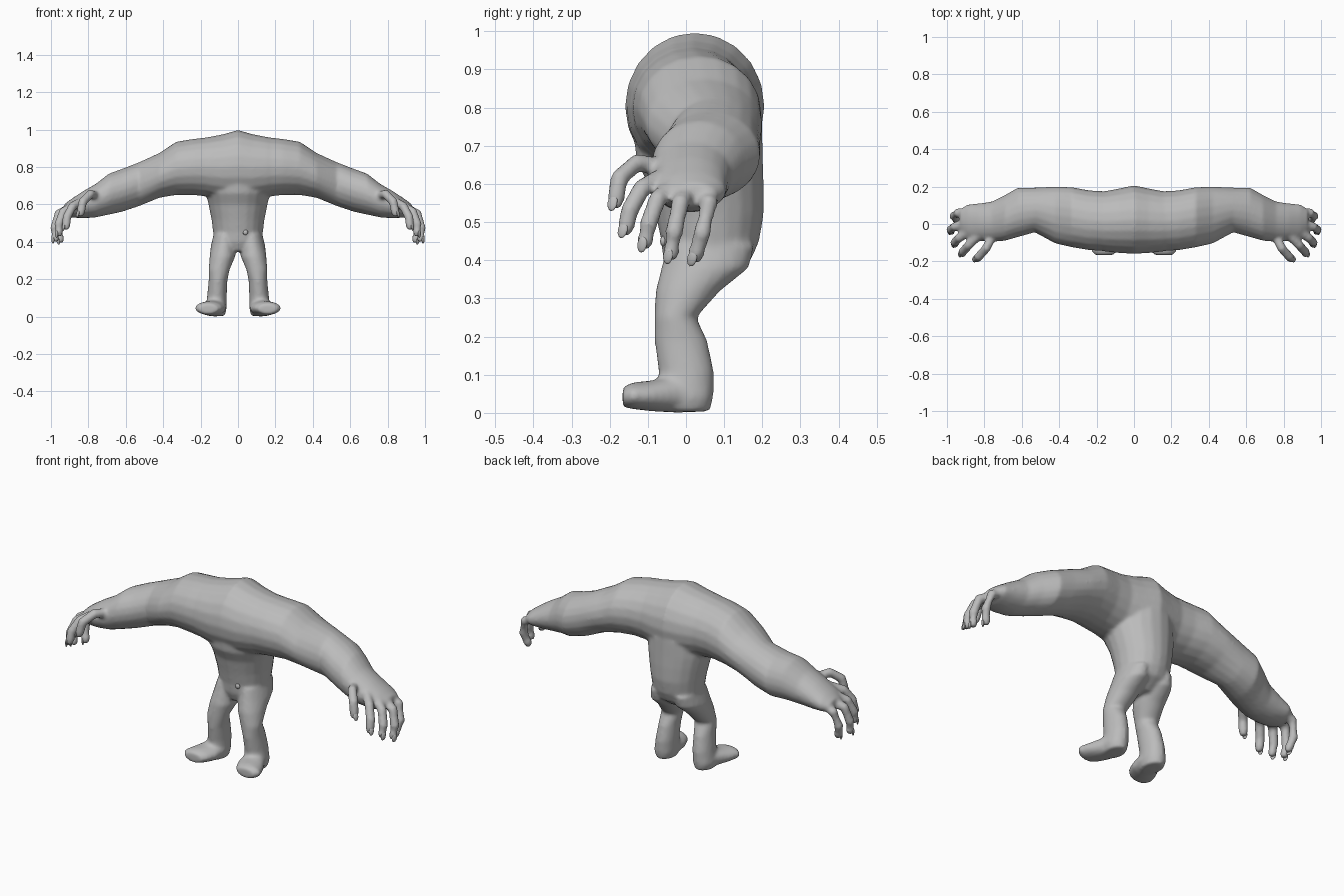
import bpy, bmesh, math
from mathutils import Vector, Matrix

cube = bpy.data.objects.get("Cube")
if cube:
    bpy.data.objects.remove(cube)

skin = bpy.data.materials.new("grey_skin")
skin.use_nodes = True
GREY = (0.5, 0.5, 0.5, 1)
skin.diffuse_color = GREY
skin.node_tree.nodes["Principled BSDF"].inputs["Base Color"].default_value = GREY

SIDES = 20
ANGLES = [2 * math.pi * i / SIDES for i in range(SIDES)]


def loft(bm, rings):
    """Skin a closed tube through rings of points."""
    loops = [[bm.verts.new(p) for p in ring] for ring in rings]
    for a, b in zip(loops, loops[1:]):
        for i in range(SIDES):
            j = (i + 1) % SIDES
            bm.faces.new((a[i], a[j], b[j], b[i]))
    bm.faces.new(loops[0][::-1])
    bm.faces.new(loops[-1])


def axis_rings(axis, sections):
    """Ellipses across an axis: (position, low, high, low, high)."""
    rings = []
    for pos, a0, a1, b0, b1 in sections:
        ring = []
        for t in ANGLES:
            p = [(a0 + a1) / 2 + (a1 - a0) / 2 * math.cos(t),
                 (b0 + b1) / 2 + (b1 - b0) / 2 * math.sin(t)]
            p.insert(axis, pos)
            ring.append(p)
        rings.append(ring)
    return rings


def finger_rings(points, radius):
    """Round rings following a finger, with a rounded tip."""
    pts = [Vector(p) for p in points]
    end = (pts[-1] - pts[-2]).normalized()
    path = [(p, radius) for p in pts[:-1]]
    path += [(pts[-1] - end * radius, radius * 0.95), (pts[-1], radius * 0.6)]
    rings = []
    for i, (p, r) in enumerate(path):
        d = path[min(i + 1, len(path) - 1)][0] - path[max(i - 1, 0)][0]
        q = d.to_track_quat('Z', 'Y')
        rings.append([p + q @ Vector((r * math.cos(t), r * math.sin(t), 0)) for t in ANGLES])
    return rings


def make_object(name, bm):
    bmesh.ops.recalc_face_normals(bm, faces=bm.faces)
    mesh = bpy.data.meshes.new(name)
    bm.to_mesh(mesh)
    bm.free()
    mesh.materials.append(skin)
    obj = bpy.data.objects.new(name, mesh)
    bpy.context.collection.objects.link(obj)
    bpy.ops.object.select_all(action='DESELECT')
    obj.select_set(True)
    bpy.context.view_layer.objects.active = obj
    bpy.ops.object.shade_smooth()
    return obj


def mirror_copy(bm):
    """Add the copy on the other side of x = 0."""
    copy = bmesh.ops.duplicate(bm, geom=bm.verts[:] + bm.edges[:] + bm.faces[:])
    for v in [g for g in copy["geom"] if isinstance(g, bmesh.types.BMVert)]:
        v.co.x *= -1
    bmesh.ops.reverse_faces(bm, faces=[g for g in copy["geom"] if isinstance(g, bmesh.types.BMFace)])


# Arm, from the shoulder to the palm
ARM = [(0.15, -.145, .175, .64, .96), (0.24, -.14, .18, .65, .95),
       (0.33, -.125, .197, .65, .935), (0.42, -.105, .2, .635, .875),
       (0.53, -.045, .195, .59, .825), (0.62, -.07, .195, .56, .79),
       (0.69, -.09, .155, .545, .765), (0.76, -.095, .12, .53, .71),
       (0.83, -.09, .11, .525, .67), (0.89, -.08, .105, .53, .63),
       (0.93, -.04, .08, .54, .60)]
# Leg, from the hip to the ankle
LEG = [(.44, .01, .13, -.05, .18), (.38, .005, .145, -.065, .165),
       (.32, .015, .152, -.08, .09), (.25, .045, .157, -.083, .027),
       (.19, .057, .157, -.083, .056), (.11, .06, .165, -.072, .073),
       (.04, .062, .175, -.075, .072), (.003, .07, .165, -.07, .062)]
FOOT = [(.05, .075, .16, .004, .09), (-.02, .06, .18, 0, .1),
        (-.09, .065, .215, .004, .085), (-.14, .085, .232, .01, .08),
        (-.166, .11, .21, .015, .068)]
# Trunk, from chest to crotch, and the chest spanning both shoulders
TRUNK = [(.75, -.17, .17, -.14, .2), (.66, -.172, .172, -.13, .202),
         (.6, -.158, .158, -.1, .204), (.52, -.142, .142, -.08, .204),
         (.45, -.133, .133, -.065, .192), (.4, -.13, .13, -.06, .17),
         (.35, -.06, .06, -.04, .1)]
CHEST = [(-.16, -.147, .175, .64, .96), (-.08, -.155, .19, .62, .975),
         (0, -.16, .207, .61, .998), (.08, -.155, .19, .62, .975),
         (.16, -.147, .175, .64, .96)]
# Thumb first, then the four fingers
FINGERS = [
    ((.75, -.05, .645), (.79, -.13, .655), (.83, -.175, .615), (.845, -.188, .535)),
    ((.83, -.06, .62), (.885, -.115, .59), (.915, -.148, .53), (.92, -.162, .465)),
    ((.87, -.03, .60), (.935, -.075, .56), (.96, -.1, .49), (.955, -.11, .43)),
    ((.88, .01, .59), (.96, -.015, .55), (.982, -.032, .47), (.975, -.042, .40)),
    ((.87, .06, .58), (.945, .06, .55), (.965, .042, .47), (.945, .02, .395)),
]
RADIUS = 0.024

body = bmesh.new()
loft(body, axis_rings(0, ARM))
loft(body, axis_rings(2, LEG))
loft(body, axis_rings(1, FOOT))
for points in FINGERS:
    loft(body, finger_rings(points, RADIUS))
mirror_copy(body)
loft(body, axis_rings(2, TRUNK))
loft(body, axis_rings(0, CHEST))
body_obj = make_object("body", body)

# Fuse the parts into one soft skin
fuse = body_obj.modifiers.new("fuse", 'REMESH')
fuse.mode = 'VOXEL'
fuse.voxel_size = 0.009
fuse.use_smooth_shade = True
soften = body_obj.modifiers.new("soften", 'SMOOTH')
soften.factor = 0.5
soften.iterations = 6
for name in ("fuse", "soften"):
    bpy.ops.object.modifier_apply(modifier=name)
bpy.ops.object.shade_smooth()

# Flat nails on the outer side of each fingertip
nails = bmesh.new()
for points in FINGERS:
    tip, before = Vector(points[-1]), Vector(points[-2])
    along = (tip - before).normalized()
    out = Vector((1, -0.5, 0))
    out = (out - along * out.dot(along)).normalized()
    side = along.cross(out)
    frame = Matrix((side, along, out)).transposed().to_4x4()
    centre = tip - along * 0.012 + out * RADIUS * 0.65
    bmesh.ops.create_uvsphere(nails, u_segments=12, v_segments=8, radius=1,
                              matrix=Matrix.Translation(centre) @ frame
                              @ Matrix.Diagonal((0.014, 0.022, 0.006, 1)))
mirror_copy(nails)
make_object("fingernails", nails)

# Small patch on the belly
patch = bmesh.new()
bmesh.ops.create_uvsphere(patch, u_segments=8, v_segments=6, radius=1,
                          matrix=Matrix.Translation((.04, -.06, .45))
                          @ Matrix.Diagonal((0.014, 0.008, 0.014, 1)))
make_object("belly_patch", patch)
